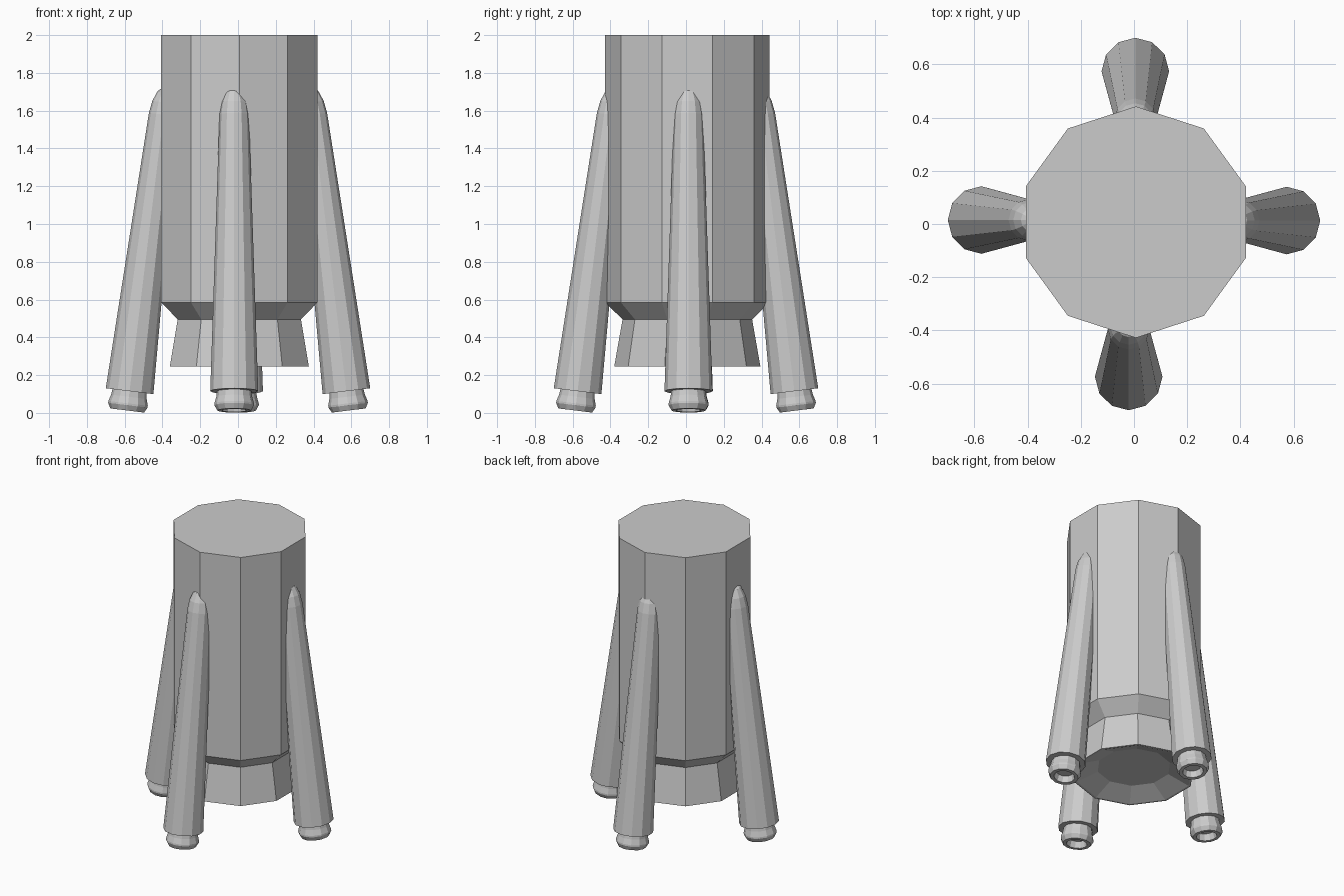
import bpy, bmesh
from math import pi, sin, cos, radians
from mathutils import Matrix

if "Cube" in bpy.data.objects:
    bpy.data.objects.remove(bpy.data.objects["Cube"])


def lathe(name, profile, sides, phase, matrix):
    """Flat-shaded solid of revolution from (radius, z) points, capped at both ends."""
    bm = bmesh.new()
    rings = []
    for r, z in profile:
        rings.append([bm.verts.new((r * cos(phase + 2 * pi * i / sides),
                                    r * sin(phase + 2 * pi * i / sides), z))
                      for i in range(sides)])
    for a, b in zip(rings, rings[1:]):
        for i in range(sides):
            j = (i + 1) % sides
            bm.faces.new((a[i], a[j], b[j], b[i]))
    bm.faces.new(rings[0])
    bm.faces.new(rings[-1])
    bmesh.ops.recalc_face_normals(bm, faces=bm.faces)
    mesh = bpy.data.meshes.new(name)
    bm.to_mesh(mesh)
    bm.free()
    obj = bpy.data.objects.new(name, mesh)
    obj.matrix_world = matrix
    bpy.context.collection.objects.link(obj)
    return obj


# Ten-sided core: top cap, straight wall, bottom taper
centre = Matrix.Translation((0.007, 0.007, 0))
lathe("core_body", [(0.435, 2.0), (0.435, 0.585), (0.343, 0.495)], 10, pi / 2, centre)

# Flared engine skirt with a shallow recess underneath
lathe("core_nozzle", [(0.343, 0.495), (0.387, 0.245), (0.372, 0.245), (0.235, 0.30)],
      10, pi / 2, centre)

# Four leaning boosters: hull with rounded tip, and a hollow nozzle
hull = [(0.127, 0), (0.078, 1.475), (0.068, 1.54), (0.046, 1.595),
        (0.02, 1.617), (0.006, 1.62)]
nozzle = [(0.09, 0.01), (0.095, -0.03), (0.105, -0.065), (0.105, -0.075),
          (0.09, -0.103), (0.066, -0.103), (0.056, -0.06)]
places = [("right", 0, 0.013), ("back", 90, -0.005),
          ("left", 180, -0.015), ("front", 270, -0.02)]
for side, angle, shift in places:
    m = (Matrix.Rotation(radians(angle), 4, 'Z')
         @ Matrix.Translation((0.574, shift, 0.115))
         @ Matrix.Rotation(radians(-7), 4, 'Y'))
    lathe(side + "_booster", hull, 12, 0, m)
    lathe(side + "_booster_nozzle", nozzle, 12, 0, m)
